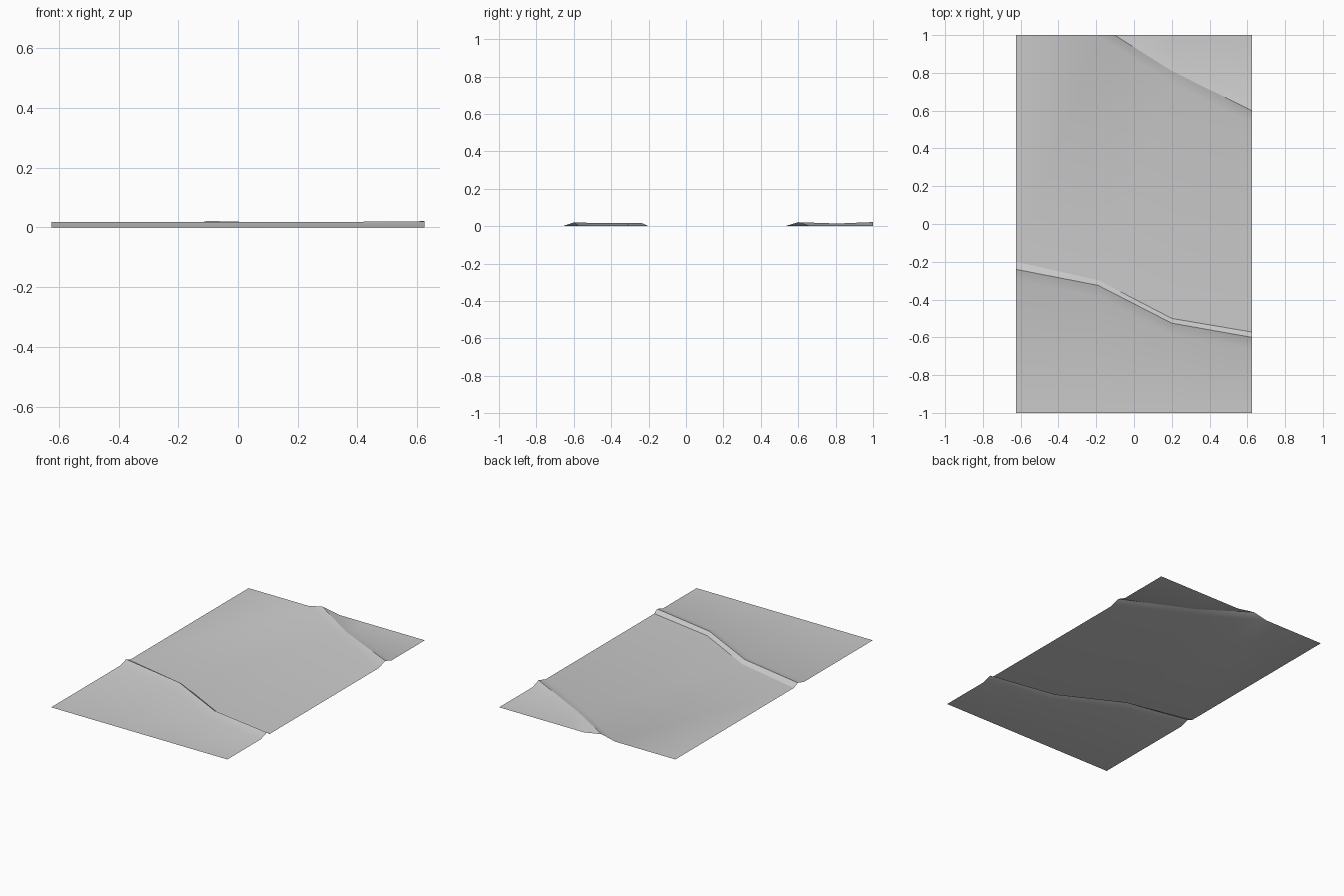
import bpy, bmesh

cube = bpy.data.objects.get("Cube")
if cube:
    bpy.data.objects.remove(cube)

HALF_X, HALF_Y = 0.625, 1.0
XS = (-HALF_X, -0.19, 0.2, HALF_X)

# Crest lines of the two low folds: y and height at each column
front_y, front_z = (-0.24, -0.325, -0.525, -0.6), (0.018, 0.018, 0.018, 0.02)
rear_y, rear_z = (1.33, 1.055, 0.81, 0.6), (0.03, 0.024, 0.014, 0.021)


def offset(line, amounts):
    return [y + a for y, a in zip(line, amounts)]


flat = (0,) * 4
rows = [
    ((-HALF_Y,) * 4, flat),
    (offset(front_y, (-0.06,) * 4), flat),
    (front_y, front_z),
    (offset(front_y, (0.04, 0.028, 0.025, 0.028)), flat),
    (offset(rear_y, (-0.06, -0.06, -0.06, -0.07)), flat),
    (rear_y, rear_z),
    (offset(rear_y, (0.08, 0.08, 0.08, 0.06)), flat),
    ((1.5,) * 4, flat),
]
SHARP_ROWS = (2, 3, 5)

# Sheet: bridge neighbouring rows, crease the crests
bm = bmesh.new()
grid = [[bm.verts.new((x, y, z)) for x, y, z in zip(XS, ys, zs)] for ys, zs in rows]
for lower, upper in zip(grid, grid[1:]):
    for i in range(len(XS) - 1):
        face = bm.faces.new((lower[i], lower[i + 1], upper[i + 1], upper[i]))
        face.smooth = True
for r in SHARP_ROWS:
    for a, b in zip(grid[r], grid[r][1:]):
        bm.edges.get((a, b)).smooth = False

# Trim the rear fold where it runs off the back edge
bmesh.ops.bisect_plane(bm, geom=bm.verts[:] + bm.edges[:] + bm.faces[:],
                       plane_co=(0, HALF_Y, 0), plane_no=(0, 1, 0), clear_outer=True)
bmesh.ops.triangulate(bm, faces=bm.faces[:])

mesh = bpy.data.meshes.new("folded_sheet")
bm.to_mesh(mesh)
bm.free()
sheet = bpy.data.objects.new("folded_sheet", mesh)
bpy.context.collection.objects.link(sheet)

# Plain grey
grey = bpy.data.materials.new("light_grey")
grey.use_nodes = True
color = (0.6, 0.6, 0.6, 1)
grey.diffuse_color = color
grey.node_tree.nodes["Principled BSDF"].inputs["Base Color"].default_value = color
mesh.materials.append(grey)
